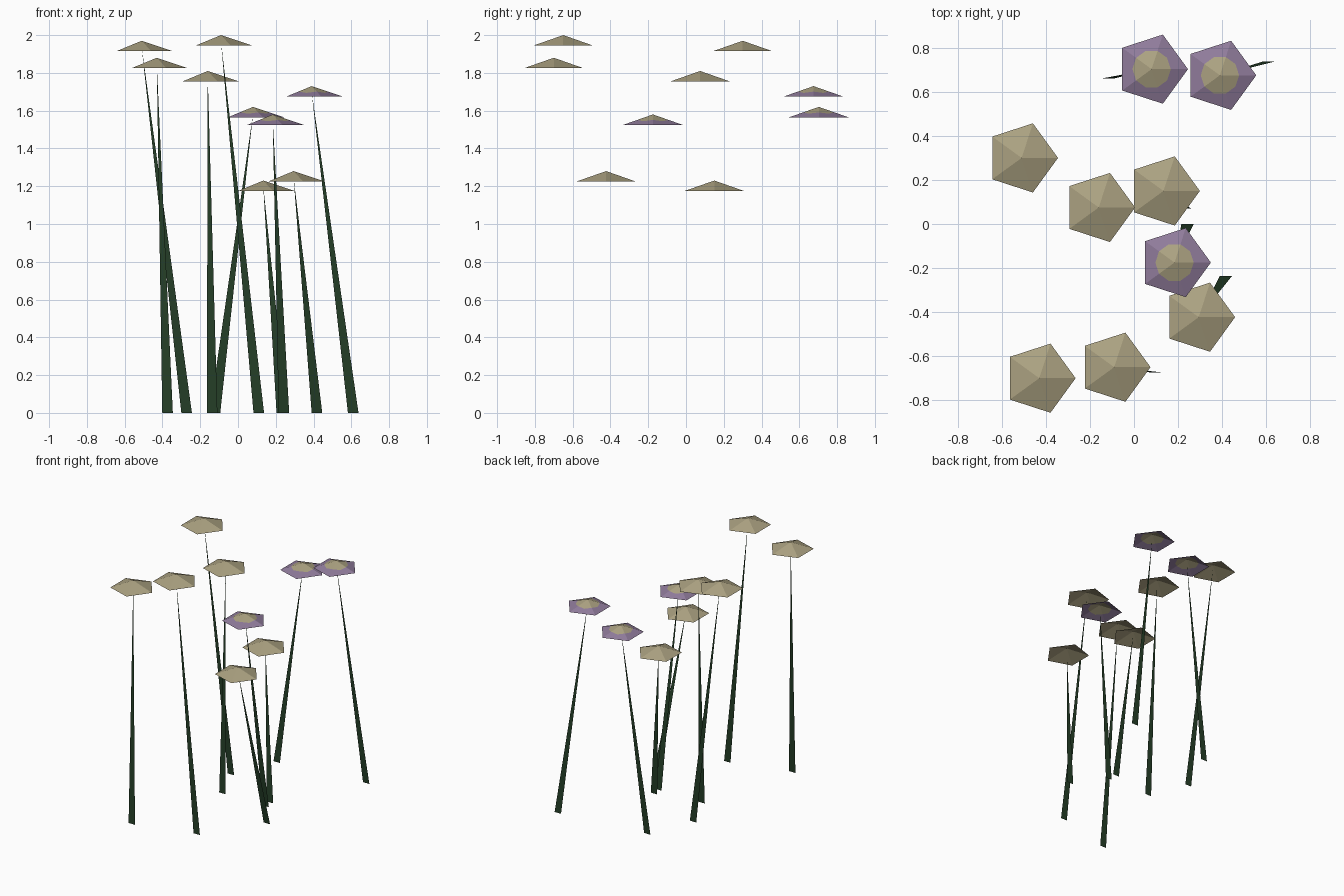
import bpy, bmesh
from math import cos, sin, pi

cube = bpy.data.objects.get("Cube")
if cube:
    bpy.data.objects.remove(cube, do_unlink=True)


def material(name, rgb):
    mat = bpy.data.materials.new(name)
    mat.use_nodes = True
    mat.diffuse_color = (*rgb, 1)
    bsdf = mat.node_tree.nodes["Principled BSDF"]
    bsdf.inputs["Base Color"].default_value = (*rgb, 1)
    bsdf.inputs["Roughness"].default_value = 0.9
    return mat


TAN = material("dry_tan", (0.41, 0.36, 0.22))
PURPLE = material("dusty_purple", (0.28, 0.20, 0.33))
GREEN = material("dark_green", (0.018, 0.048, 0.02))

RADIUS, HEIGHT, EYE = 0.165, 0.055, 0.087
STEM_HALF = 0.028


def add_object(name, bm, mats):
    mesh = bpy.data.meshes.new(name)
    bm.to_mesh(mesh)
    bm.free()
    for m in mats:
        mesh.materials.append(m)
    obj = bpy.data.objects.new(name, mesh)
    bpy.context.collection.objects.link(obj)
    return obj


def cone_point(bm, i, r):
    """Point on the five-sided cone; odd steps lie on face middles."""
    edge = RADIUS if i % 2 == 0 else RADIUS * cos(pi / 5)
    r = min(r, edge)
    a = i * pi / 5
    return bm.verts.new((r * cos(a), r * sin(a), -HEIGHT * r / edge))


def flower(name, top, two_tone):
    bm = bmesh.new()
    apex = bm.verts.new((0, 0, 0))
    if two_tone:
        # rounded tan eye inside purple petals
        inner = [cone_point(bm, i, EYE) for i in range(10)]
        outer = [cone_point(bm, i, RADIUS) for i in range(10)]
        for i in range(10):
            j = (i + 1) % 10
            bm.faces.new((apex, inner[i], inner[j]))
            bm.faces.new((inner[i], outer[i], outer[j], inner[j])).material_index = 1
    else:
        rim = [cone_point(bm, i, RADIUS) for i in range(0, 10, 2)]
        for i in range(5):
            bm.faces.new((apex, rim[i], rim[(i + 1) % 5]))
    add_object(name, bm, [TAN, PURPLE] if two_tone else [TAN]).location = top


def stem(name, foot, tip):
    # flat blade tapering to a point
    bm = bmesh.new()
    x, y = foot
    pts = [(x - STEM_HALF, y, 0), (x + STEM_HALF, y, 0), tip]
    bm.faces.new([bm.verts.new(p) for p in pts])
    add_object(name, bm, [GREEN])


# flower top, stem foot, two-tone
plants = [
    ((-0.51, 0.30, 1.97), (-0.272, 0.30), False),
    ((-0.16, 0.075, 1.81), (-0.137, 0.00), False),
    ((0.134, 0.15, 1.23), (0.232, 0.07), False),
    ((0.184, -0.175, 1.58), (0.243, 0.00), True),
    ((0.294, -0.423, 1.28), (0.418, -0.235), False),
    ((-0.43, -0.70, 1.88), (-0.373, -0.80), False),
    ((-0.09, -0.65, 2.00), (0.11, -0.675), False),
    ((0.08, 0.703, 1.62), (-0.122, 0.66), True),
    ((0.39, 0.675, 1.73), (0.61, 0.737), True),
]
for n, (top, foot, two_tone) in enumerate(plants, 1):
    flower(f"flower_{n}", top, two_tone)
    stem(f"stem_{n}", foot, (top[0], top[1], top[2] - HEIGHT * 0.6))
